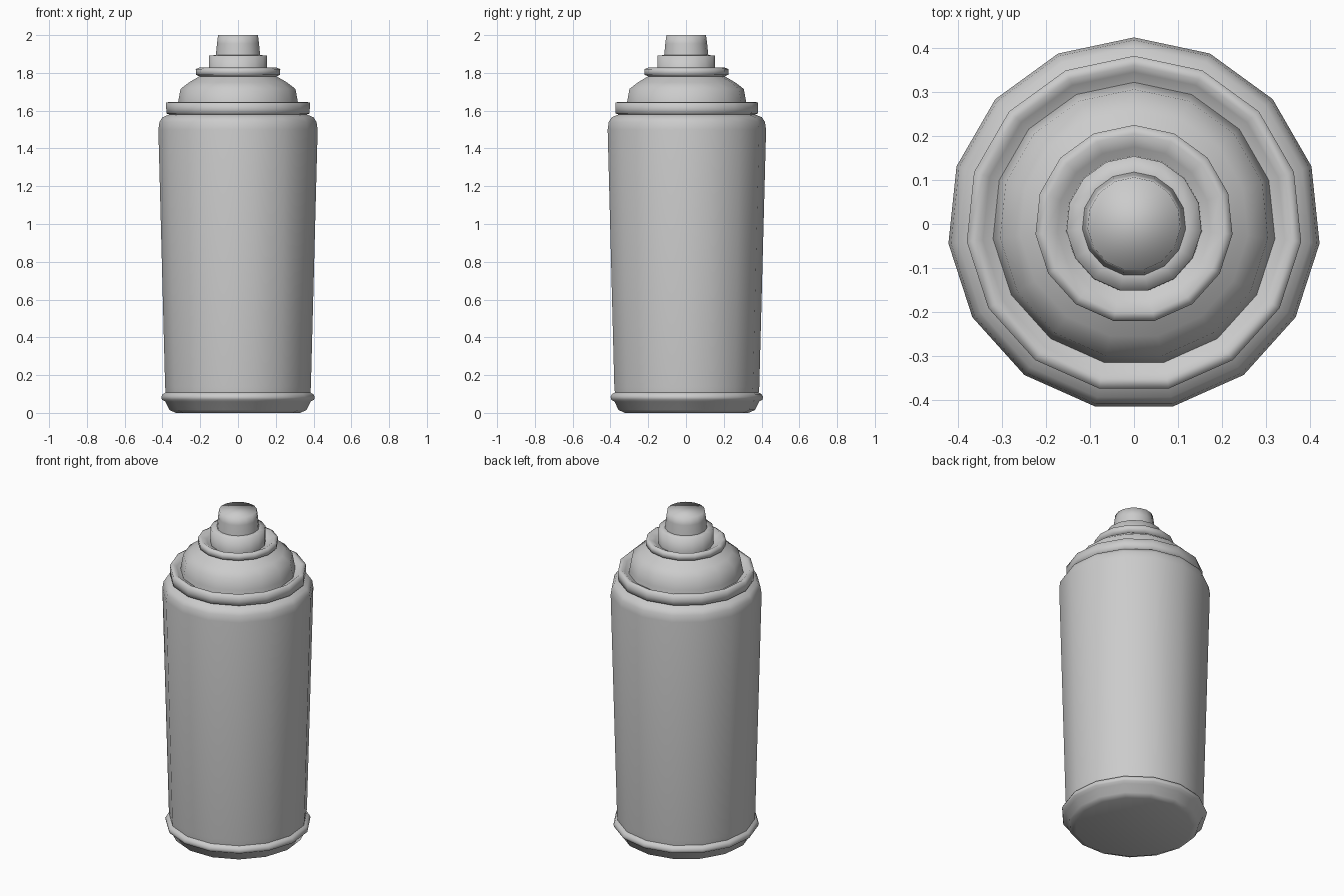
import bpy, bmesh, math

if "Cube" in bpy.data.objects:
    bpy.data.objects.remove(bpy.data.objects["Cube"])

SIDES = 15


def lathe(name, profile, cap_start=False, cap_end=False):
    """Revolve (radius, height) points around z, listed from bottom/outside upward."""
    bm = bmesh.new()
    rings = []
    for r, z in profile:
        rings.append([bm.verts.new((r * math.sin(2 * math.pi * i / SIDES),
                                    r * math.cos(2 * math.pi * i / SIDES), z))
                      for i in range(SIDES)])
    for a, b in zip(rings, rings[1:]):
        for i in range(SIDES):
            j = (i + 1) % SIDES
            bm.faces.new((a[i], b[i], b[j], a[j]))
    if cap_start:
        bm.faces.new(rings[0])
    if cap_end:
        bm.faces.new(rings[-1][::-1])
    for f in bm.faces:
        f.smooth = True
    mesh = bpy.data.meshes.new(name)
    bm.to_mesh(mesh)
    bm.free()
    ob = bpy.data.objects.new(name, mesh)
    bpy.context.collection.objects.link(ob)
    return ob


# Base foot with its rolled bead
lathe("base_rim", [(0.33, 0.0), (0.365, 0.015), (0.387, 0.06), (0.405, 0.07),
                   (0.408, 0.085), (0.40, 0.10), (0.385, 0.108)], cap_start=True)

# Tapered can wall with rounded shoulder
lathe("can_body", [(0.385, 0.108), (0.388, 0.14), (0.424, 1.50), (0.418, 1.54),
                   (0.402, 1.565), (0.365, 1.58)])

# Rolled seam at the top of the wall, dropping into a groove
lathe("top_seam", [(0.365, 1.58), (0.381, 1.585), (0.382, 1.61), (0.382, 1.643),
                   (0.36, 1.647), (0.345, 1.635), (0.322, 1.625)])

# Domed lid
lathe("dome", [(0.322, 1.625), (0.318, 1.65), (0.306, 1.715),
               (0.26, 1.75), (0.205, 1.782)])

# Valve cup ring with inner groove
lathe("valve_ring", [(0.205, 1.782), (0.224, 1.79), (0.225, 1.82), (0.205, 1.828),
                     (0.175, 1.81), (0.155, 1.80)])

# Collar under the spray button
lathe("valve_collar", [(0.155, 1.80), (0.154, 1.892), (0.118, 1.894)])

# Spray button
lathe("spray_button", [(0.118, 1.894), (0.112, 1.955), (0.106, 2.0)], cap_end=True)

# Keep the clearly stepped edges crisp, the rest softly shaded
for ob in bpy.context.collection.objects:
    ob.select_set(True)
    bpy.context.view_layer.objects.active = ob
bpy.ops.object.shade_smooth_by_angle(angle=math.radians(95))
